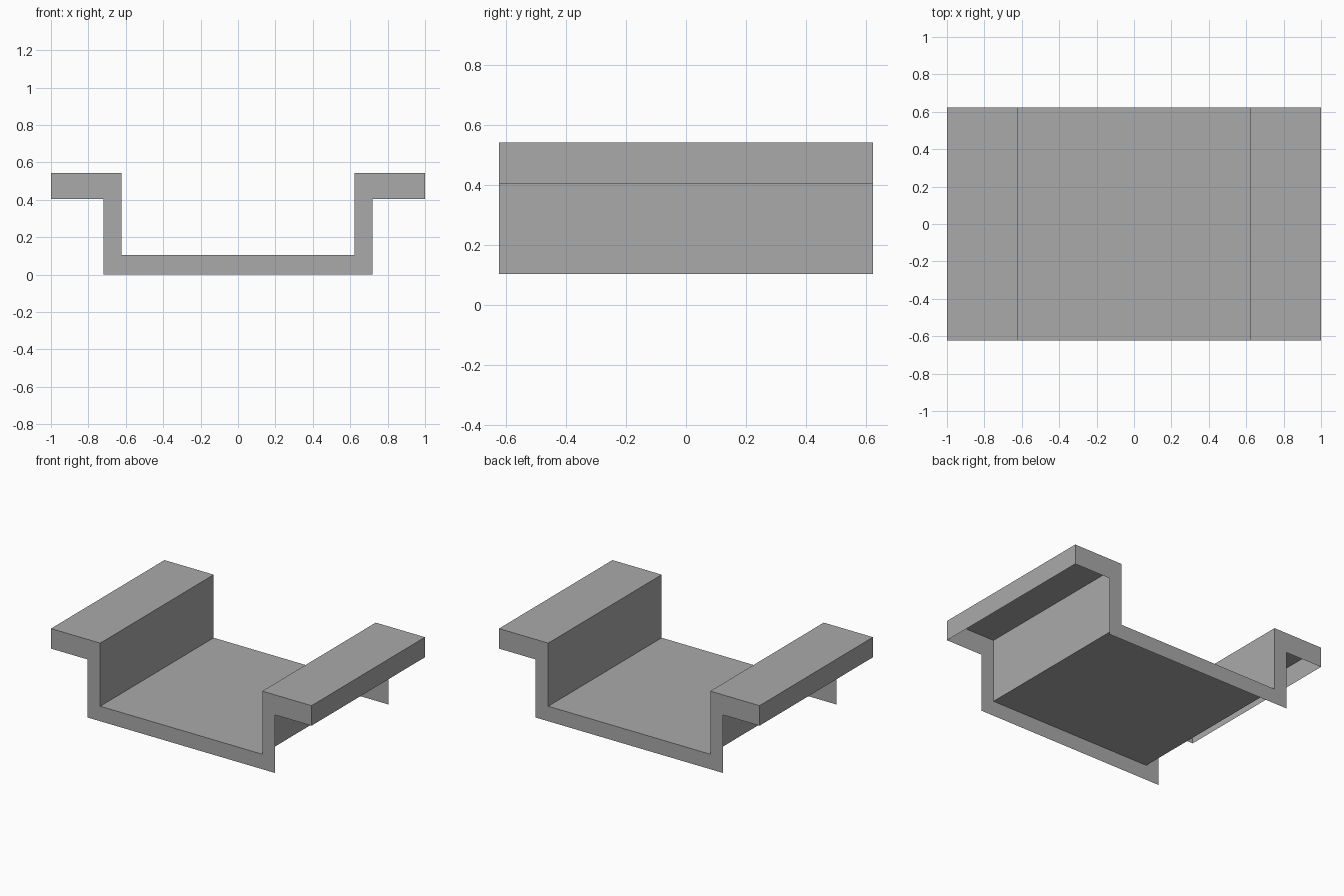
import bpy
import bmesh

cube = bpy.data.objects.get("Cube")
if cube:
    bpy.data.objects.remove(cube, do_unlink=True)

HALF_DEPTH = 0.622

grey = bpy.data.materials.new("plain grey")
grey.use_nodes = True
colour = (0.4, 0.4, 0.4, 1)
grey.diffuse_color = colour
grey.node_tree.nodes["Principled BSDF"].inputs["Base Color"].default_value = colour


def mirrored(half):
    """Complete a right-hand half profile with its left-hand mirror."""
    return half + [(-x, z) for x, z in reversed(half)]


def add_object(name, bm):
    mesh = bpy.data.meshes.new(name)
    bm.to_mesh(mesh)
    bm.free()
    mesh.materials.append(grey)
    obj = bpy.data.objects.new(name, mesh)
    bpy.context.collection.objects.link(obj)


def profile_verts(bm, points, y):
    return [bm.verts.new((x, y, z)) for x, z in points]


# Upper sheet: outer lips, ledges, inner walls and floor, open underneath
upper = mirrored([(1, 0.403), (1, 0.542), (0.622, 0.542), (0.622, 0.104)])
bm = bmesh.new()
front = profile_verts(bm, upper, -HALF_DEPTH)
back = profile_verts(bm, upper, HALF_DEPTH)
for i in range(len(upper) - 1):
    bm.faces.new((front[i], back[i], back[i + 1], front[i + 1]))
add_object("channel_sheet", bm)

# Flat end plates, which hang below the sheet down to the ground
lower = mirrored([(0.72, 0), (0.72, 0.403)])
outline = upper + lower[2:] + lower[:2]
for name, y in (("front_plate", -HALF_DEPTH), ("back_plate", HALF_DEPTH)):
    bm = bmesh.new()
    verts = profile_verts(bm, outline, y)
    face = bm.faces.new(verts if y > 0 else verts[::-1])
    face.normal_update()
    if face.normal.y * y < 0:
        face.normal_flip()
    add_object(name, bm)
